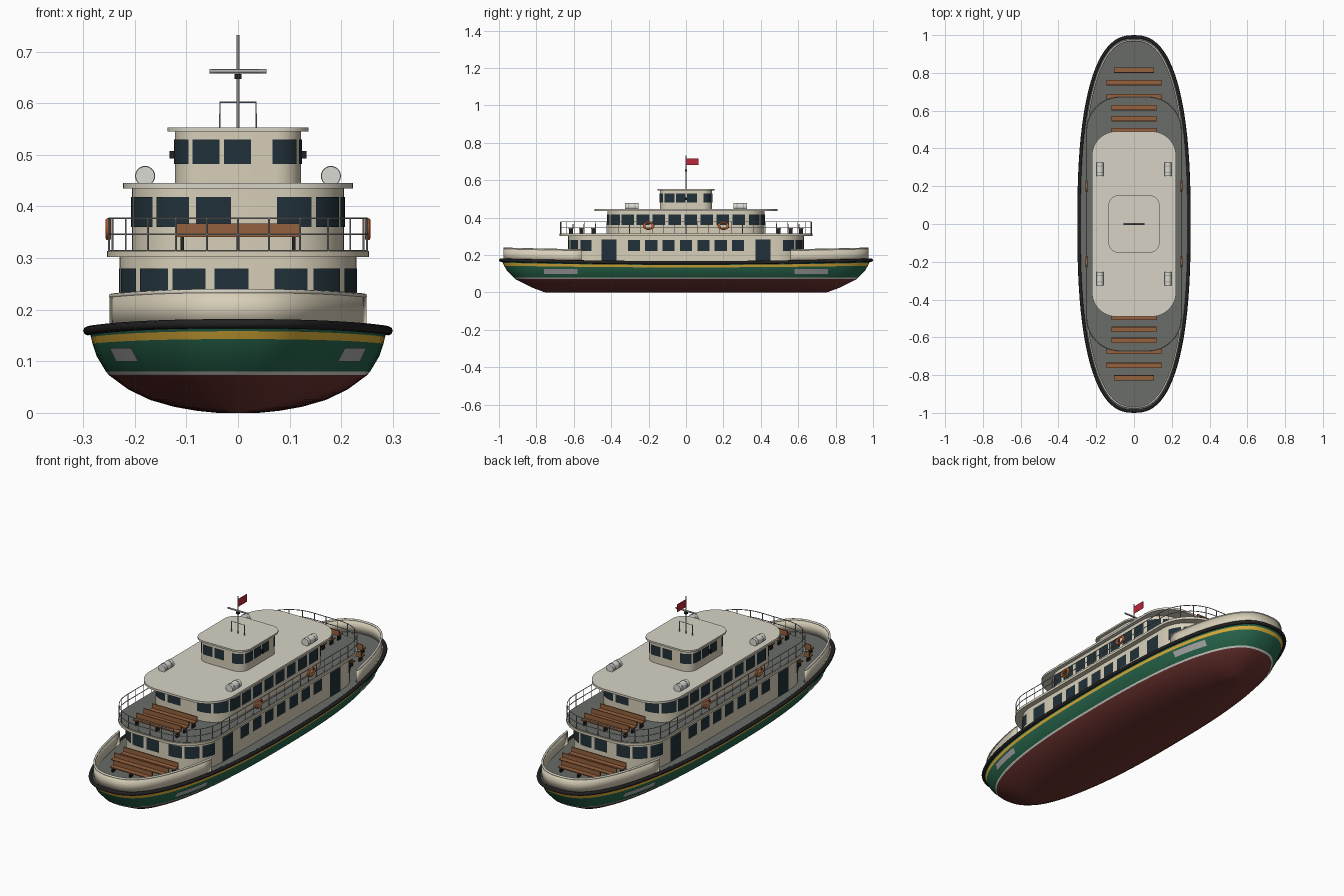
import bpy, bmesh, math
from mathutils import Vector

if "Cube" in bpy.data.objects:
    bpy.data.objects.remove(bpy.data.objects["Cube"])

def mat(name, r, g, b):
    m = bpy.data.materials.new(name)
    m.diffuse_color = (r, g, b, 1)
    m.use_nodes = True
    m.node_tree.nodes["Principled BSDF"].inputs["Base Color"].default_value = m.diffuse_color
    return m

RED, WHITE = mat("red", .16, .035, .03), mat("white", .7, .7, .65)
GREEN, YELLOW = mat("green", .02, .13, .07), mat("yellow", .7, .42, .04)
CREAM, ROOF = mat("cream", .68, .62, .48), mat("roof", .68, .65, .56)
DECK, GLASS = mat("deck", .14, .15, .135), mat("glass", .015, .03, .04)
BLACK, WOOD = mat("black", .015, .015, .015), mat("wood", .3, .12, .05)
ORANGE, FLAG = mat("orange", .75, .17, .04), mat("flag", .5, .02, .04)
METAL = mat("metal", .4, .4, .4)

def make(name, verts, faces, *mats, smooth=True, fix=True):
    me = bpy.data.meshes.new(name)
    me.from_pydata([tuple(v) for v in verts], [], faces)
    if fix:
        bm = bmesh.new(); bm.from_mesh(me)
        bmesh.ops.recalc_face_normals(bm, faces=bm.faces)
        bm.to_mesh(me); bm.free()
    ob = bpy.data.objects.new(name, me)
    bpy.context.collection.objects.link(ob)
    for m in mats:
        me.materials.append(m)
    if smooth:
        bpy.ops.object.select_all(action='DESELECT')
        ob.select_set(True)
        bpy.context.view_layer.objects.active = ob
        bpy.ops.object.shade_smooth_by_angle(angle=math.radians(35))
    return ob

def box(name, c, s, m):
    v = [(c[0] + x * s[0] / 2, c[1] + y * s[1] / 2, c[2] + z * s[2] / 2)
         for x in (-1, 1) for y in (-1, 1) for z in (-1, 1)]
    f = [(0, 1, 3, 2), (4, 6, 7, 5), (0, 4, 5, 1), (2, 3, 7, 6), (0, 2, 6, 4), (1, 5, 7, 3)]
    return make(name, v, f, m, smooth=False)

def tube(name, paths, rad, m, closed=False, res=2):
    cu = bpy.data.curves.new(name, 'CURVE')
    cu.dimensions, cu.bevel_depth, cu.bevel_resolution, cu.use_fill_caps = '3D', rad, res, True
    for p in paths:
        sp = cu.splines.new('POLY')
        sp.points.add(len(p) - 1)
        for q, co in zip(sp.points, p):
            q.co = (*co, 1)
        sp.use_cyclic_u = closed
    cu.materials.append(m)
    ob = bpy.data.objects.new(name, cu)
    bpy.context.collection.objects.link(ob)
    return ob

# Hull outline: superellipse with the sheer lifting both ends
N, E = 96, 2.5
def oval(w, l, z, lift=1.0):
    pts = []
    for i in range(N):
        t = 2 * math.pi * i / N
        s, c = math.sin(t), math.cos(t)
        y = math.copysign(abs(c) ** (2 / E), c) * l
        pts.append(Vector((math.copysign(abs(s) ** (2 / E), s) * w, y, z + .014 * y * y * lift)))
    return pts

# Hull, banded by colour
levels = [(0, .04, .75), (.004, .08, .765), (.012, .125, .785), (.025, .17, .82), (.045, .212, .86),
          (.073, .25, .915), (.08, .256, .922), (.11, .274, .957), (.134, .282, .972),
          (.147, .285, .98), (.162, .289, .988)]
bands = [0] * 5 + [1, 2, 2, 3, 2]
verts = [p for z, w, l in levels for p in oval(w, l, z, max(0, (z - .08) / .08))]
faces = [(k * N + i, k * N + (i + 1) % N, (k + 1) * N + (i + 1) % N, (k + 1) * N + i)
         for k in range(len(bands)) for i in range(N)]
caps = lambda o: [(o + i, o + i + 1, o + (N - i - 1) % N, o + (N - i) % N) for i in range(1, N // 2 - 1)] + \
                 [(o, o + 1, o + N - 1), (o + N // 2 - 1, o + N // 2, o + N // 2 + 1)]
nside = len(faces)
faces += caps(0) + caps(len(bands) * N)
hull = make("hull", verts, faces, RED, WHITE, GREEN, YELLOW, DECK)
for i, p in enumerate(hull.data.polygons):
    p.material_index = bands[i // N] if i < nside else (0 if p.center.z < .05 else 4)
tube("rubbing_rail", [oval(.291, .991, .159)], .009, BLACK, True)

# Bow and stern bulwarks with capping rail, and hull plates
low, high = oval(.275, .972, .155), oval(.275, .972, .222)
for end in (-1, 1):
    idx = [i % N for i in range(-N // 2, N // 2)] if end > 0 else list(range(N))
    idx = [i for i in idx if low[i].y * end > .545]
    n = len(idx)
    ob = make("bulwark", [low[i] for i in idx] + [high[i] for i in idx],
              [(i, i + 1, n + i + 1, n + i) for i in range(n - 1)], CREAM)
    md = ob.modifiers.new("thick", 'SOLIDIFY')
    md.thickness, md.offset = .008, 0
    tube("bulwark_cap", [[high[i] for i in idx]], .005, ROOF)
    for side in (-1, 1):
        v = []
        for z, w, l in ((.1, .268, .945), (.126, .279, .967)):
            for k in range(9):
                y = .58 + .18 * k / 8
                v.append((side * (w * (1 - (y / l) ** E) ** (1 / E) + .004), end * y, z))
        f = [(k, k + 1, k + 10, k + 9) for k in range(8)]
        make("hull_plate", v, f if side * end < 0 else [q[::-1] for q in f], METAL, fix=False)

# Rounded-rectangle outline by arc length s from front centre towards +x
def quarter(w, l, r):
    return w + l - 2 * r + math.pi * r / 2
def rr(w, l, r, s):
    q = quarter(w, l, r)
    s = (s + 2 * q) % (4 * q) - 2 * q
    a, sx, sy = abs(s), (1 if s >= 0 else -1), 1
    if a > q:
        a, sy = 2 * q - a, -1
    if a < w - r:
        x, y = a, -l
    elif a < w - r + math.pi * r / 2:
        t = (a - w + r) / r
        x, y = w - r + r * math.sin(t), -(l - r) - r * math.cos(t)
    else:
        x, y = w, a - q
    return sx * x, sy * y
def rr_ring(w, l, r):
    out = []
    for cx, cy, a0 in ((1, -1, -90), (1, 1, 0), (-1, 1, 90), (-1, -1, 180)):
        for k in range(13):
            t = math.radians(a0 + 7.5 * k)
            out.append((cx * (w - r) + r * math.cos(t), cy * (l - r) + r * math.sin(t)))
    return out

def slab(name, w, l, r, z0, z1, m):
    p = rr_ring(w, l, r)
    n = len(p)
    make(name, [(*a, z0) for a in p] + [(*a, z1) for a in p],
         [(i, (i + 1) % n, n + (i + 1) % n, n + i) for i in range(n)] +
         [tuple(range(n))[::-1], tuple(range(n, 2 * n))], m)

def panes(name, w, l, r, starts, width, z0, z1):
    d, v, f = .002, [], []
    for half in (0, 2 * quarter(w, l, r)):
        for s in starts:
            b = len(v)
            for k in range(7):
                x, y = rr(w, l, r, s + half + width * k / 6)
                x, y = x * (1 + d / w), y * (1 + d / l)
                v += [(x, y, z0), (x, y, z1)]
            f += [(b + 2 * k, b + 2 * k + 2, b + 2 * k + 3, b + 2 * k + 1) for k in range(6)]
    make(name, v, f, GLASS, fix=False)

# Main house, doors, promenade deck
H = (.23, .63, .15); q = quarter(*H)
slab("main_house", *H, .15, .304, CREAM)
panes("main_windows", *H, [-.277, -.201, -.127, -.045, .07, .147, .227] +
      [q - .31 + .0925 * k for k in range(7)], .065, .222, .28)
panes("main_doors", *H, [q - .45, q + .37], .08, .165, .282)
slab("promenade_deck", .254, .675, .18, .302, .314, CREAM)
slab("promenade_floor", .249, .67, .175, .31, .316, DECK)

# Upper house and roof
U = (.205, .42, .12)
slab("upper_house", *U, .31, .437, CREAM)
panes("upper_windows", *U, [-.239, -.162, -.081, .075, .153, .229] +
      [.31 + .085 * k for k in range(7)], .068, .36, .418)
slab("upper_roof", .223, .49, .13, .435, .445, ROOF)

# Wheelhouse
B = (.122, .14, .05)
slab("wheelhouse", *B, .44, .547, CREAM)
panes("wheelhouse_windows", *B, [-.147, -.087, -.027, .066, .127, .187, .247], .052, .482, .53)
slab("wheelhouse_roof", .137, .153, .06, .545, .553, ROOF)

# Promenade railing
R = (.25, .671, .176); q = quarter(*R)
tube("railing_bars", [[(*p, z) for p in rr_ring(*R)] for z in (.346, .377)], .0018, METAL, True, 1)
tube("railing_posts", [[(*rr(*R, 4 * q * k / 56), z) for z in (.314, .377)] for k in range(56)], .0018, METAL, res=1)

# Benches
def bench(y, w, z):
    e = 1 if y > 0 else -1
    box("bench_seat", (0, y, z + .028), (2 * w, .028, .005), WOOD)
    box("bench_back", (0, y - e * .012, z + .041), (2 * w, .005, .022), WOOD)
    for x in (-w * .9, 0, w * .9):
        box("bench_leg", (x, y, z + .013), (.006, .022, .028), BLACK)
for e in (-1, 1):
    for y, w in ((.815, .105), (.748, .145), (.675, .145)):
        bench(e * y, w, .167)
    for y in (.615, .558, .495):
        bench(e * y, .12, .315)

# Life rings, raft canisters, side lamps
for sx in (-1, 1):
    for sy in (-1, 1):
        bpy.ops.mesh.primitive_torus_add(location=(sx * .251, sy * .2, .356), rotation=(0, math.pi / 2, 0),
            major_radius=.024, minor_radius=.007, major_segments=28, minor_segments=10)
        ob = bpy.context.object
        ob.name, ob.scale = "life_ring", (.7, 1, .8)
        ob.data.materials.append(ORANGE)
        bpy.ops.object.shade_smooth_by_angle()
        for nm, rad, dep, off, m in (("raft_canister", .0185, .07, 0, WHITE),
                                     ("canister_band", .0195, .005, .018, METAL),
                                     ("canister_band", .0195, .005, -.018, METAL)):
            bpy.ops.mesh.primitive_cylinder_add(vertices=24, radius=rad, depth=dep,
                location=(sx * .18, sy * .29 + off, .459), rotation=(math.pi / 2, 0, 0))
            bpy.context.object.name = nm
            bpy.context.object.data.materials.append(m)
            bpy.ops.object.shade_smooth_by_angle()
        box("canister_cradle", (sx * .18, sy * .29, .445), (.026, .05, .006), METAL)
    box("side_lamp", (sx * .127, 0, .5), (.012, .012, .014), BLACK)

# Mast, yard, frame, lamp, flag
tube("mast", [[(0, 0, .55), (0, 0, .732)]], .0028, METAL)
tube("yard", [[(-.055, 0, .662), (.055, 0, .662)]], .004, METAL)
tube("mast_frame", [[(-.035, 0, .55), (-.035, 0, .602), (.035, 0, .602), (.035, 0, .55)]], .0016, METAL)
box("mast_lamp", (0, 0, .652), (.013, .013, .01), BLACK)
box("flag", (0, .034, .699), (.002, .064, .037), FLAG)
